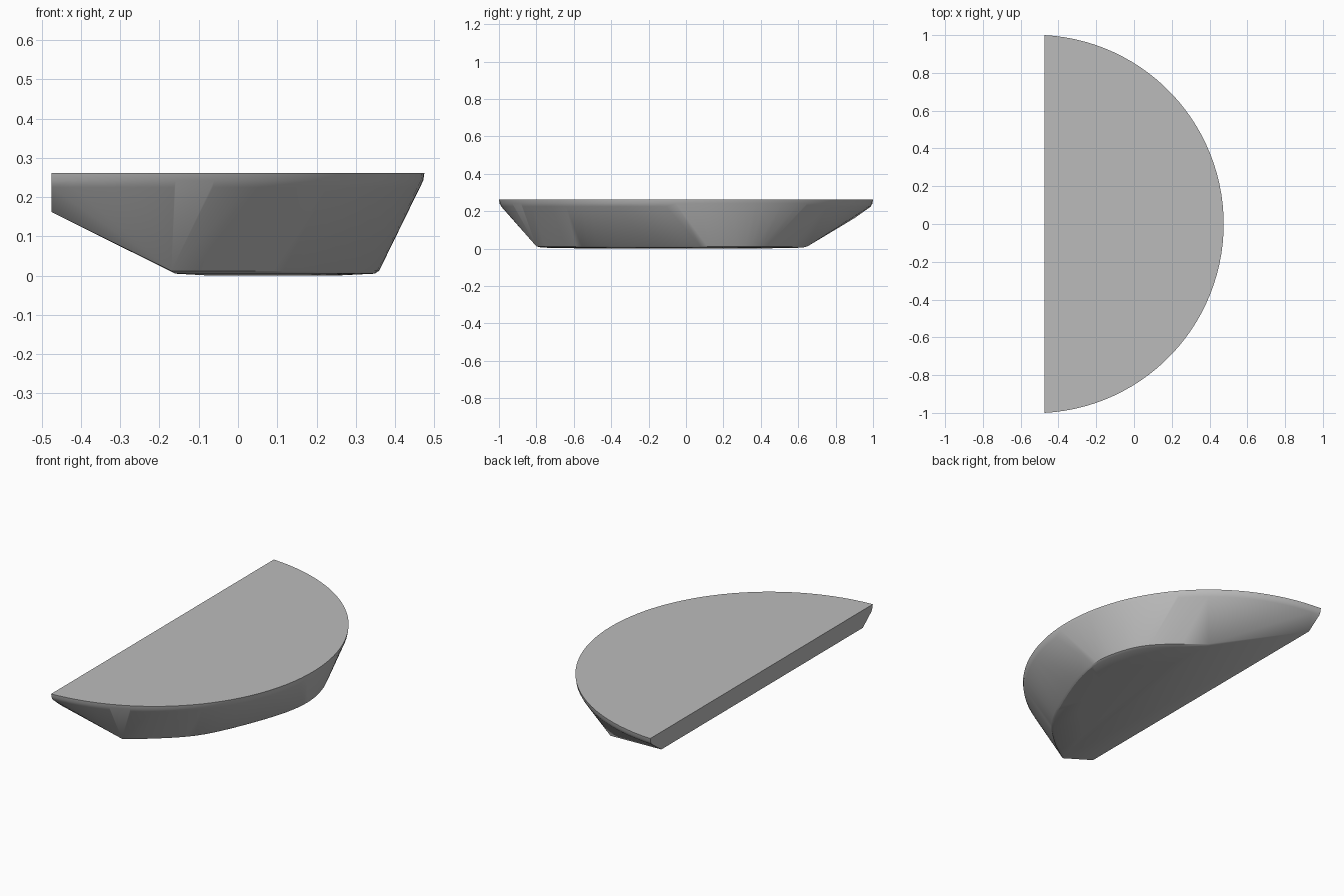
import bpy
import bmesh
import math
from mathutils import Vector

default_cube = bpy.data.objects.get("Cube")
if default_cube:
    bpy.data.objects.remove(default_cube, do_unlink=True)

TOP = 0.262
BACK = -0.475
RADIUS = 1.0013
CENTRE = 0.475 - RADIUS


def rim_ring(inset, z, steps=56):
    """Arc of the half-disc rim, from one end of the straight side to the other."""
    r = RADIUS - inset
    end = math.acos((BACK - CENTRE) / r)
    angles = [end * (2 * i / steps - 1) for i in range(steps + 1)]
    return [Vector((CENTRE + r * math.cos(a), r * math.sin(a), z)) for a in angles]


def smooth_path(points, steps=6):
    """Catmull-Rom curve through the given points."""
    pts = [points[0]] + points + [points[-1]]
    out = []
    for p0, p1, p2, p3 in zip(pts, pts[1:], pts[2:], pts[3:]):
        for i in range(steps):
            t = i / steps
            out.append(0.5 * (2 * p1 + (p2 - p0) * t
                              + (2 * p0 - 5 * p1 + 4 * p2 - p3) * t * t
                              + (3 * p1 - p0 - 3 * p2 + p3) * t ** 3))
    return out + [points[-1]]


# Outline of the flat underside
outline = [(-0.17, -0.80), (-0.02, -0.69), (0.14, -0.52), (0.28, -0.22),
           (0.355, 0.04), (0.34, 0.25), (0.25, 0.44), (0.02, 0.65)]
base = smooth_path([Vector((x, y, 0.012)) for x, y in outline])
middle = Vector((0.08, -0.05, 0))


def base_ring(scale, z):
    """Underside outline scaled about its middle."""
    return [Vector((middle.x + (p.x - middle.x) * scale,
                    middle.y + (p.y - middle.y) * scale, z)) for p in base]


# Rim with a softly rounded lip, then the rounded lower edge
points = rim_ring(0, TOP) + rim_ring(0.003, TOP - 0.02) + rim_ring(0.012, TOP - 0.037)
points += base + base_ring(1.015, 0.024)[3:-3] + base_ring(0.96, 0.005) + base_ring(0.6, 0)

# Lower corners of the straight side, where the sloping cut begins
points += [Vector((BACK, -0.91, 0.162)), Vector((BACK, 0.90, 0.162))]

mesh = bpy.data.meshes.new("half_disc_body")
body = bpy.data.objects.new("half_disc_body", mesh)
bpy.context.collection.objects.link(body)

bm = bmesh.new()
for p in points:
    bm.verts.new(p)
bmesh.ops.convex_hull(bm, input=bm.verts)
bmesh.ops.delete(bm, geom=[v for v in bm.verts if not v.link_faces], context='VERTS')
bmesh.ops.dissolve_limit(bm, angle_limit=math.radians(0.3), verts=bm.verts, edges=bm.edges)
bmesh.ops.recalc_face_normals(bm, faces=bm.faces)
bm.to_mesh(mesh)
bm.free()

# Plain grey finish
grey = bpy.data.materials.new("plain_grey")
grey.use_nodes = True
colour = (0.5, 0.5, 0.5, 1)
grey.diffuse_color = colour
grey.node_tree.nodes["Principled BSDF"].inputs["Base Color"].default_value = colour
mesh.materials.append(grey)

bpy.ops.object.select_all(action='DESELECT')
body.select_set(True)
bpy.context.view_layer.objects.active = body
bpy.ops.object.shade_smooth_by_angle(angle=math.radians(30))
